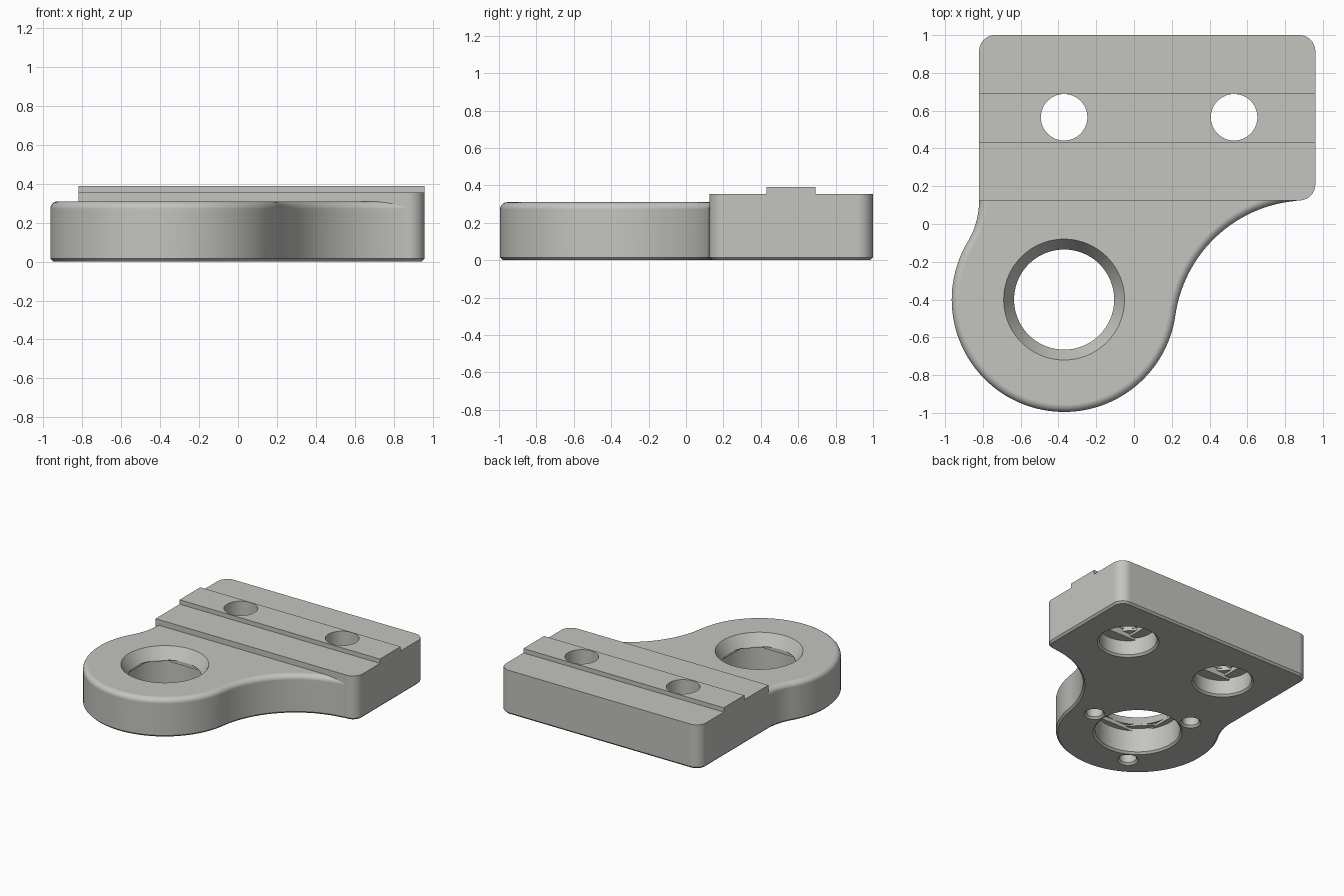
import bpy, bmesh, math
from mathutils import Vector

if "Cube" in bpy.data.objects:
    bpy.data.objects.remove(bpy.data.objects["Cube"])

N = 96
grey = bpy.data.materials.new("warm grey")
grey.diffuse_color = (0.55, 0.55, 0.52, 1)
grey.use_nodes = True
grey.node_tree.nodes["Principled BSDF"].inputs["Base Color"].default_value = grey.diffuse_color


def arc(cx, cy, r, a0, a1, n):
    """Points along an arc, angles in degrees."""
    return [(cx + r * math.cos(math.radians(a0 + (a1 - a0) * i / n)),
             cy + r * math.sin(math.radians(a0 + (a1 - a0) * i / n))) for i in range(n + 1)]


def circle(cx, cy, r, n=N, turn=0):
    return arc(cx, cy, r, turn, 360 + turn, n)[:-1]


def clipped_circle(cx, cy, r, wx, wy):
    """Circle cut down to a strip or a square."""
    pts = []
    for x, y in circle(0, 0, r):
        p = (cx + max(-wx, min(wx, x)), cy + max(-wy, min(wy, y)))
        if not pts or math.dist(p, pts[-1]) > 1e-5:
            pts.append(p)
    if math.dist(pts[0], pts[-1]) < 1e-5:
        pts.pop()
    return pts


def inset(pts, d):
    """Move a counter-clockwise outline inward by d."""
    out = []
    for i, p in enumerate(pts):
        a, b, c = Vector(pts[i - 1]), Vector(p), Vector(pts[(i + 1) % len(pts)])
        e, f = (b - a).normalized(), (c - b).normalized()
        n1, n2 = Vector((-e.y, e.x)), Vector((-f.y, f.x))
        out.append(b + (n1 + n2) * (d / (1 + n1.dot(n2))))
    return out


def solid(name, outline, levels):
    """Stack the outline at (height, inset) levels and cap the ends."""
    bm = bmesh.new()
    rings = [[bm.verts.new((p[0], p[1], z)) for p in inset(outline, d)] for z, d in levels]
    n = len(outline)
    for lo, hi in zip(rings, rings[1:]):
        for i in range(n):
            j = (i + 1) % n
            bm.faces.new((lo[i], lo[j], hi[j], hi[i]))
    bm.faces.new(rings[0][::-1])
    bm.faces.new(rings[-1])
    me = bpy.data.meshes.new(name)
    bm.to_mesh(me)
    bm.free()
    ob = bpy.data.objects.new(name, me)
    bpy.context.collection.objects.link(ob)
    me.materials.append(grey)
    return ob


def combine(target, tool, op):
    bpy.context.view_layer.objects.active = target
    m = target.modifiers.new(op, 'BOOLEAN')
    m.operation, m.object, m.solver = op, tool, 'EXACT'
    bpy.ops.object.modifier_apply(modifier=m.name)
    bpy.data.objects.remove(tool)


C = 0.015                     # bottom chamfer
X0, X1, Y0, Y1 = -0.82, 0.96, 0.125, 1.0
BX, BY, BR = -0.37, -0.4, 0.595   # round boss

# Clamp block with three rounded corners
R = 0.085
block = [(X0, Y0)]
block += arc(X1 - R, Y0 + R, R, -90, 0, 12)
block += arc(X1 - R, Y1 - R, R, 0, 90, 12)
block += arc(X0 + R, Y1 - R, R, 90, 180, 12)
body = solid("bracket_body", block, [(0, C), (C, 0), (0.355, 0)])

# Raised key strip across the block
strip = [(X0, 0.43), (X1, 0.43), (X1, 0.692), (X0, 0.692)]
combine(body, solid("key_strip", strip, [(0.3, 0), (0.39, 0)]), 'UNION')

# Rounded arm: boss circle blended into the block by two concave arcs
LR = 0.428
lx, ly = X0 - LR, Y0
rx, RR = 0.92, 0.708
ry = Y0 - RR
la = math.degrees(math.atan2(ly - BY, lx - BX))
ra = math.degrees(math.atan2(ry - BY, rx - BX))
arm = [(0.86, 0.3), (-0.81, 0.3)]
arm += arc(lx, ly, LR, 0, la - 180, 16)
arm += arc(BX, BY, BR, la, 360 + ra, 72)[1:]
arm += arc(rx, ry, RR, 180 + ra, 94.9, 28)[1:]
F = 0.04
top = [(0.31 - F + F * math.sin(t), F - F * math.cos(t))
       for t in (math.pi / 2 * i / 8 for i in range(9))]
combine(body, solid("arm", arm, [(0, C), (C, 0)] + top), 'UNION')


def cut(outline, levels):
    combine(body, solid("cutter", outline, levels), 'DIFFERENCE')


def bottom_bore(x, y, r, depth, n=N):
    """Bore from below with a chamfered mouth."""
    cut(circle(x, y, r, n), [(-0.02, -C - 0.02), (C, 0), (depth, 0)])


def stepped_bore(x, y, r, hole, depth, step):
    """Counterbore with strip and square steps up to a smaller through hole."""
    bottom_bore(x, y, r, depth)
    cut(clipped_circle(x, y, r, 1, hole), [(depth - 0.01, 0), (depth + step, 0)])
    cut(clipped_circle(x, y, r, hole, hole), [(depth, 0), (depth + 2 * step, 0)])
    cut(circle(x, y, hole / math.cos(math.pi / 8), 8, 22.5),
        [(depth, 0), (depth + 3 * step, 0)])
    cut(circle(x, y, hole), [(-0.05, 0), (0.5, 0)])


# Two bolt holes in the block
for x in (-0.37, 0.53):
    stepped_bore(x, 0.565, 0.21, 0.123, 0.13, 0.018)

# Large bearing hole with tapered top
stepped_bore(BX, BY, 0.31, 0.265, 0.19, 0.01)
cut(circle(BX, BY, 0.265), [(0.22, 0), (0.31, -0.055), (0.35, -0.0794)])

# Three blind screw holes around the bearing hole
for k in range(3):
    a = math.radians(120 * k)
    bottom_bore(BX + 0.41 * math.cos(a), BY + 0.41 * math.sin(a), 0.062, 0.2, 32)

# Smooth curves, sharp edges kept
bpy.ops.object.select_all(action='DESELECT')
body.select_set(True)
bpy.context.view_layer.objects.active = body
bpy.ops.object.shade_smooth_by_angle(angle=math.radians(30))
wn = body.modifiers.new("flat_caps", 'WEIGHTED_NORMAL')
wn.keep_sharp = True
